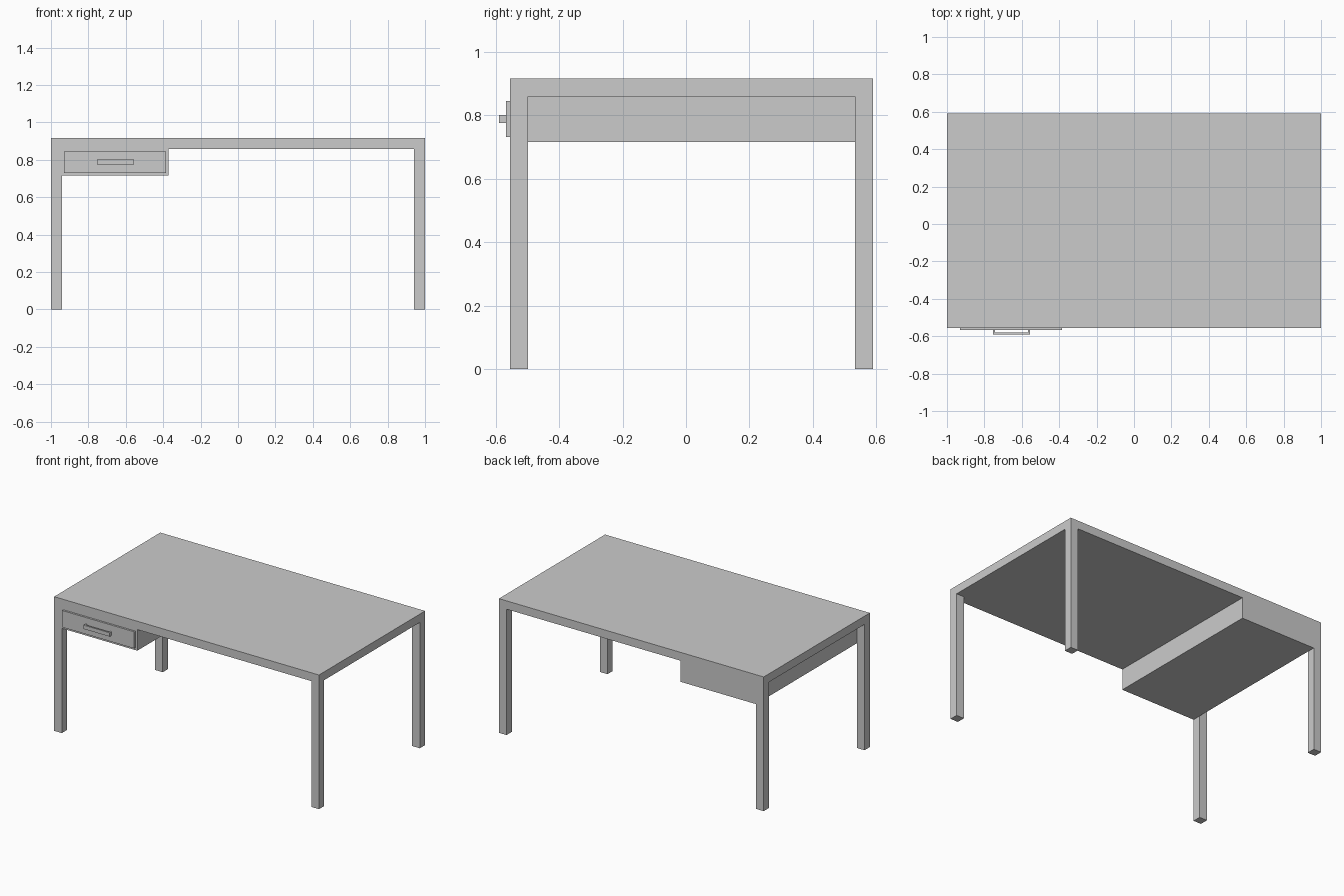
import bpy, bmesh
from mathutils import Vector

if "Cube" in bpy.data.objects:
    bpy.data.objects.remove(bpy.data.objects["Cube"])

# Key planes of the desk
XS = [-1.0, -0.942, -0.372, 0.942, 1.0]
YS = [-0.555, -0.498, 0.533, 0.59]
Z_TOP, Z_UNDER, Z_BOX = 0.916, 0.859, 0.715


def finish(bm, name):
    bmesh.ops.recalc_face_normals(bm, faces=bm.faces)
    bmesh.ops.dissolve_limit(bm, angle_limit=0.01, verts=bm.verts, edges=bm.edges)
    mesh = bpy.data.meshes.new(name)
    bm.to_mesh(mesh)
    bm.free()
    obj = bpy.data.objects.new(name, mesh)
    bpy.context.collection.objects.link(obj)
    return obj


def extrude(bm, faces, offset):
    """Extrude a region of faces, drop the old ones, return the new caps."""
    res = bmesh.ops.extrude_face_region(bm, geom=faces)["geom"]
    bmesh.ops.translate(bm, vec=Vector(offset),
                        verts=[g for g in res if isinstance(g, bmesh.types.BMVert)])
    bmesh.ops.delete(bm, geom=[f for f in faces if f.is_valid], context='FACES')
    return [g for g in res if isinstance(g, bmesh.types.BMFace)]


def extruded_profile(name, points, offset):
    bm = bmesh.new()
    face = bm.faces.new([bm.verts.new(p) for p in points])
    res = bmesh.ops.extrude_face_region(bm, geom=[face])["geom"]
    bmesh.ops.translate(bm, vec=Vector(offset),
                        verts=[g for g in res if isinstance(g, bmesh.types.BMVert)])
    return finish(bm, name)


# Desk frame: top slab, then drawer box and legs pulled down from its underside
bm = bmesh.new()


def grid_faces(z):
    v = [[bm.verts.new((x, y, z)) for y in YS] for x in XS]
    return {(i, j): bm.faces.new((v[i][j], v[i + 1][j], v[i + 1][j + 1], v[i][j + 1]))
            for i in range(len(XS) - 1) for j in range(len(YS) - 1)}


def cell(face):
    c = face.calc_center_median()
    return sum(c.x > x for x in XS) - 1, sum(c.y > y for y in YS) - 1


top = grid_faces(Z_TOP)
res = bmesh.ops.extrude_face_region(bm, geom=list(top.values()), use_keep_orig=True)["geom"]
bmesh.ops.translate(bm, vec=(0, 0, Z_UNDER - Z_TOP),
                    verts=[g for g in res if isinstance(g, bmesh.types.BMVert)])
under = [g for g in res if isinstance(g, bmesh.types.BMFace)
         and abs(g.calc_center_median().z - Z_UNDER) < 1e-4]
is_leg = lambda f: cell(f)[0] in (0, 3) and cell(f)[1] in (0, 2)
low = extrude(bm, [f for f in under if is_leg(f) or cell(f)[0] == 1],
              (0, 0, Z_BOX - Z_UNDER))
extrude(bm, [f for f in low if is_leg(f)], (0, 0, -Z_BOX))
finish(bm, "desk_frame")

# Drawer front panel
x0, x1, y0, z0, z1 = -0.930, -0.386, YS[0], 0.731, 0.845
extruded_profile("drawer_front",
                 [(x0, y0, z0), (x1, y0, z0), (x1, y0, z1), (x0, y0, z1)],
                 (0, -0.013, 0))

# U-shaped pull handle
a, b, t, yb, yf, z = -0.754, -0.556, 0.011, -0.568, -0.59, 0.775
extruded_profile("drawer_handle",
                 [(a, yb, z), (a, yf, z), (b, yf, z), (b, yb, z),
                  (b - t, yb, z), (b - t, yf + t, z), (a + t, yf + t, z), (a + t, yb, z)],
                 (0, 0, 0.026))
